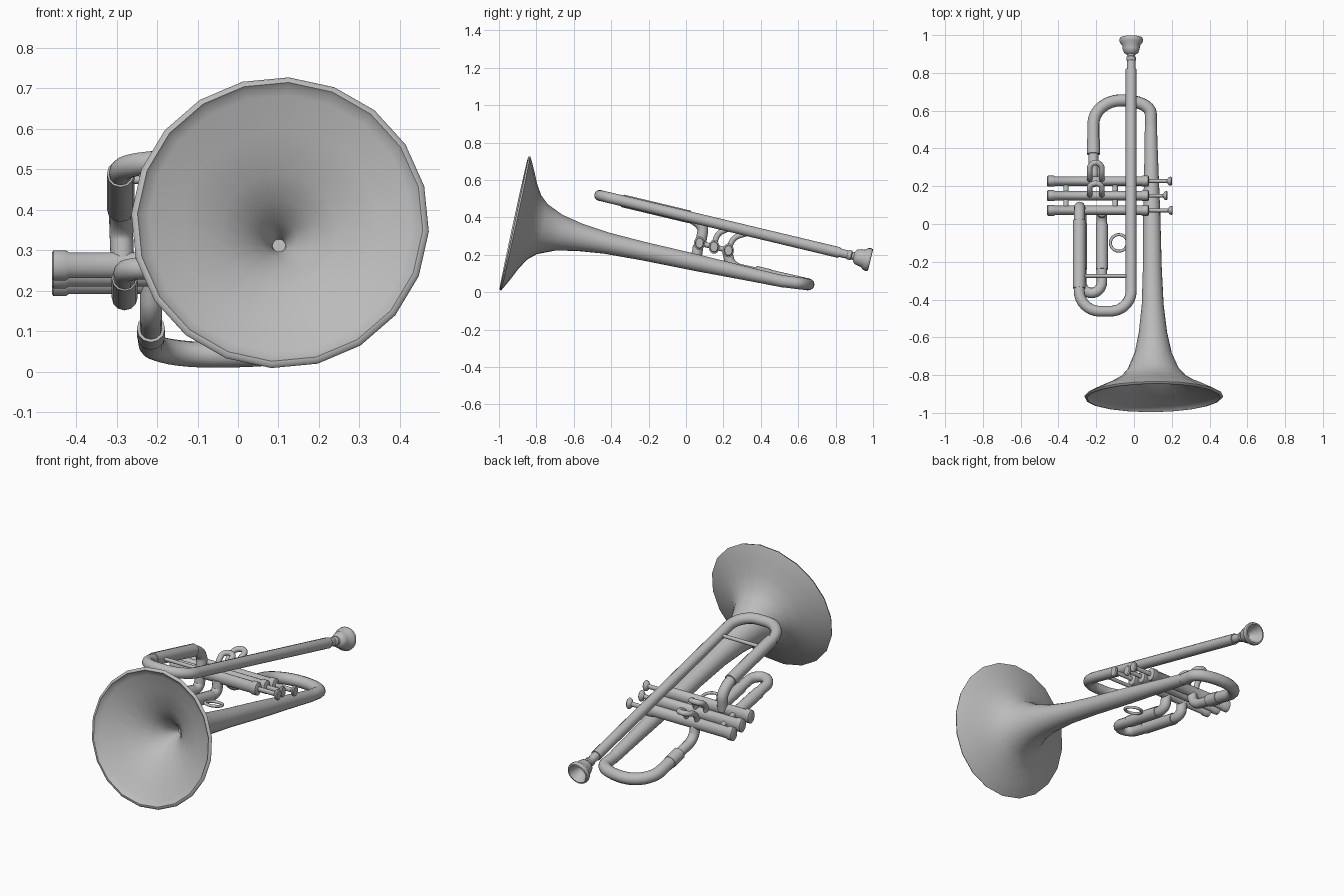
import bpy, bmesh, math
from mathutils import Vector

if "Cube" in bpy.data.objects:
    bpy.data.objects.remove(bpy.data.objects["Cube"])

metal = bpy.data.materials.new("grey_metal")
metal.use_nodes = True
GREY = (0.5, 0.5, 0.5, 1)
metal.diffuse_color = GREY
metal.node_tree.nodes["Principled BSDF"].inputs["Base Color"].default_value = GREY


def finish(name, mesh, angle=40):
    """Link a mesh as a smooth-shaded part."""
    mesh.materials.clear()
    mesh.materials.append(metal)
    obj = bpy.data.objects.new(name, mesh)
    bpy.context.collection.objects.link(obj)
    bpy.ops.object.select_all(action='DESELECT')
    bpy.context.view_layer.objects.active = obj
    obj.select_set(True)
    bpy.ops.object.shade_smooth_by_angle(angle=math.radians(angle))
    return obj


def lathe(name, origin, axis, profile, segs=20, phase=0.0, tall=1.0, angle=40):
    """Spin a (distance, radius) profile about an axis and cap both ends."""
    bm = bmesh.new()
    rings = []
    for d, r in profile:
        rings.append([bm.verts.new((r * math.cos(a), r * math.sin(a), d))
                      for a in (phase + math.tau * i / segs for i in range(segs))])
    for a, b in zip(rings, rings[1:]):
        for i in range(segs):
            j = (i + 1) % segs
            bm.faces.new((a[i], a[j], b[j], b[i]))
    bm.faces.new(rings[0])
    bm.faces.new(rings[-1])
    bmesh.ops.recalc_face_normals(bm, faces=bm.faces)
    mesh = bpy.data.meshes.new(name)
    bm.to_mesh(mesh)
    bm.free()
    obj = finish(name, mesh, angle)
    obj.location = origin
    obj.rotation_euler = Vector(axis).to_track_quat('Z', 'Y').to_euler()
    obj.scale = (1, tall, 1)
    return obj


def rounded(points, bend):
    """Replace the corners of a polyline with smooth bends."""
    pts = [Vector(p) for p in points]
    path = [pts[0]]
    for a, c, b in zip(pts, pts[1:], pts[2:]):
        s = c + (a - c).normalized() * min(bend, (a - c).length * 0.49)
        e = c + (b - c).normalized() * min(bend, (b - c).length * 0.49)
        for i in range(9):
            t = i / 8
            # Cubic with circle-like handles
            h1, h2 = s.lerp(c, 0.55), e.lerp(c, 0.55)
            path.append(s * (1 - t)**3 + h1 * 3 * t * (1 - t)**2
                        + h2 * 3 * t * t * (1 - t) + e * t**3)
    return path + [pts[-1]]


def tube(name, points, radius, bend=0.1):
    """Sweep a round tube along a rounded polyline."""
    path = rounded(points, bend)
    curve = bpy.data.curves.new(name, 'CURVE')
    curve.dimensions = '3D'
    curve.bevel_depth = radius
    curve.bevel_resolution = 4
    curve.use_fill_caps = True
    spline = curve.splines.new('POLY')
    spline.points.add(len(path) - 1)
    for p, co in zip(spline.points, path):
        p.co = (*co, 1)
    temp = bpy.data.objects.new(name + "_path", curve)
    bpy.context.collection.objects.link(temp)
    graph = bpy.context.evaluated_depsgraph_get()
    mesh = bpy.data.meshes.new_from_object(temp.evaluated_get(graph))
    bpy.data.objects.remove(temp)
    return finish(name, mesh)


def rod(name, a, b, radius):
    return tube(name, [a, b], radius)


# Bell: flared mouth, rolled lip and long tapering tube
bell_center = Vector((0.104, -0.915, 0.369))
bell_axis = Vector((-0.01, 0.977, -0.212)).normalized()
inner = [(0.27, 0.016), (0.25, 0.02), (0.2, 0.045), (0.15, 0.085), (0.1, 0.145),
         (0.05, 0.245), (0.015, 0.325), (0.004, 0.345)]
outer = [(-0.006, 0.353), (-0.004, 0.364), (0.004, 0.368), (0.012, 0.355),
         (0.04, 0.3), (0.07, 0.235), (0.105, 0.177), (0.15, 0.137), (0.24, 0.098),
         (0.35, 0.075), (0.5, 0.058), (0.7, 0.05), (1.0, 0.045), (1.3, 0.036),
         (1.47, 0.032)]
lathe("bell", bell_center, bell_axis, inner + outer, 20, math.radians(165.5), angle=60)

# Rear bend from the bell tube back to the valves
bell_end = bell_center + bell_axis * 1.46
tube("rear_bend", [bell_end, (0.088, 0.655, 0.042), (-0.215, 0.655, 0.042),
                   (-0.215, 0.4, 0.1)], 0.032, 0.15)
tube("rear_leg", [(-0.215, 0.42, 0.095), (-0.215, 0.24, 0.135),
                  (-0.215, 0.22, 0.22)], 0.027, 0.05)
rod("rear_ferrule", (-0.215, 0.45, 0.088), (-0.215, 0.37, 0.107), 0.035)

# Lead pipe with its front bend and return leg
tube("lead_pipe", [(-0.015, 0.82, 0.212), (-0.015, -0.462, 0.518), (-0.29, -0.462, 0.518),
                   (-0.29, 0.1, 0.384), (-0.285, 0.078, 0.26)], 0.029, 0.11)
rod("lead_sleeve", (-0.29, -0.34, 0.489), (-0.29, 0.02, 0.403), 0.034)
rod("lead_brace", (-0.29, -0.275, 0.474), (-0.015, -0.275, 0.474), 0.01)

# Mouthpiece with hollow cup
lathe("mouthpiece", (-0.015, 0.8, 0.217), (0, 0.972, -0.235),
      [(0, 0.024), (0.065, 0.022), (0.07, 0.026), (0.085, 0.026), (0.09, 0.02),
       (0.1, 0.022), (0.11, 0.038), (0.13, 0.045), (0.15, 0.047), (0.165, 0.06),
       (0.18, 0.063), (0.19, 0.06), (0.192, 0.052), (0.18, 0.045), (0.15, 0.035),
       (0.125, 0.012)])

# Three valves: casing with end caps, stem and finger button
valves = [("front", 0.072, 0.263, 0.205), ("middle", 0.15, 0.243, 0.178),
          ("rear", 0.227, 0.224, 0.2)]
for label, y, z, tip in valves:
    lathe(label + "_valve", (-0.46, y, z), (1, 0, 0),
          [(0, 0.024), (0.004, 0.029), (0.035, 0.029), (0.042, 0.025), (0.5, 0.025),
           (0.505, 0.029), (0.535, 0.029), (0.54, 0.02)], 20, tall=1.28)
    lathe(label + "_button", (0.06, y, z), (1, 0, 0),
          [(0, 0.01), (tip - 0.085, 0.01), (tip - 0.075, 0.022), (tip - 0.065, 0.024),
           (tip - 0.06, 0.02)], 16, tall=1.28)
for label, a, b in (("front", valves[0], valves[1]), ("rear", valves[1], valves[2])):
    for i, x in enumerate((-0.36, -0.1)):
        rod(f"{label}_valve_link_{i + 1}", (x, a[1], a[2]), (x, b[1], b[2]), 0.014)

# Small upright slides above the middle and rear valves
for label, y, z, dy, dz in (("middle", 0.15, 0.25, 0.065, 0.085),
                            ("rear", 0.23, 0.235, 0.095, 0.08)):
    base = [(y, z), (y + dy * 0.25, z + dz * 0.75), (y + dy, z + dz)]
    left = [(-0.235, *p) for p in base]
    right = [(-0.17, *p) for p in reversed(base)]
    tube(label + "_slide", left + right, 0.015, 0.035)

# Long lower slide hanging from the front valve, with finger ring
tube("lower_slide", [(-0.28, 0.065, 0.25), (-0.28, 0.055, 0.172), (-0.28, -0.365, 0.256),
                     (-0.17, -0.365, 0.256), (-0.17, 0.055, 0.172), (-0.17, 0.065, 0.25)],
     0.028, 0.06)
for label, x in (("outer", -0.28), ("inner", -0.17)):
    rod(label + "_slide_sleeve", (x, 0.0, 0.183), (x, -0.24, 0.231), 0.032)
bpy.ops.mesh.primitive_torus_add(location=(-0.08, -0.1, 0.203), major_radius=0.045,
                                 minor_radius=0.008, major_segments=24, minor_segments=8,
                                 rotation=(math.radians(-12), 0, 0))
ring = bpy.context.object
ring.name = "finger_ring"
ring.data.materials.append(metal)
bpy.ops.object.shade_smooth_by_angle(angle=math.radians(60))
